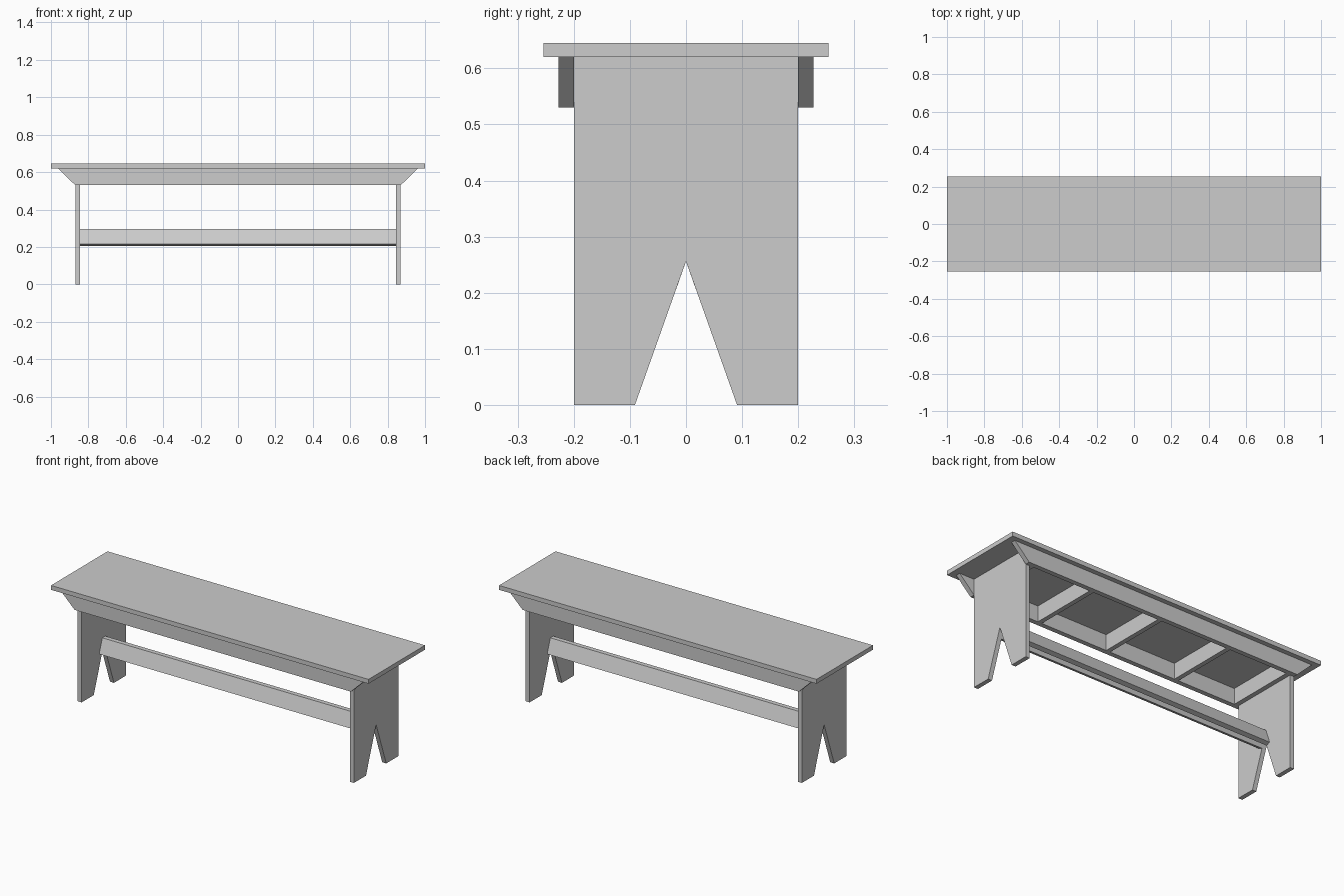
import bpy
import bmesh
from mathutils import Vector

cube = bpy.data.objects.get("Cube")
if cube:
    bpy.data.objects.remove(cube, do_unlink=True)

# One plain grey for the whole bench
grey = bpy.data.materials.new("plain_grey")
grey.use_nodes = True
COLOUR = (0.604, 0.604, 0.604, 1.0)
grey.diffuse_color = COLOUR
grey.node_tree.nodes["Principled BSDF"].inputs["Base Color"].default_value = COLOUR


def board(name, outline, direction):
    """Extrude a flat outline along a direction into a solid board."""
    bm = bmesh.new()
    face = bm.faces.new([bm.verts.new(p) for p in outline])
    extruded = bmesh.ops.extrude_face_region(bm, geom=[face])["geom"]
    moved = [v for v in extruded if isinstance(v, bmesh.types.BMVert)]
    bmesh.ops.translate(bm, verts=moved, vec=Vector(direction))
    bmesh.ops.recalc_face_normals(bm, faces=bm.faces)
    mesh = bpy.data.meshes.new(name)
    bm.to_mesh(mesh)
    bm.free()
    mesh.materials.append(grey)
    obj = bpy.data.objects.new(name, mesh)
    bpy.context.collection.objects.link(obj)
    return obj


def mirrored(half):
    """Complete a half profile (y, z) by reflecting it across y = 0."""
    return half + [(-y, z) for y, z in reversed(half) if y > 0]


def along_x(name, profile, x0, x1):
    return board(name, [(x0, y, z) for y, z in profile], (x1 - x0, 0, 0))


# Main sizes
SEAT_Y, SEAT_Z, TOP_Z = 0.254, 0.62, 0.645
LEG_IN, LEG_OUT, LEG_Y = 0.845, 0.87, 0.2
APRON_Y, APRON_Z = 0.227, 0.53
THICK = 0.026

# Seat plank
along_x("seat", mirrored([(SEAT_Y, SEAT_Z), (SEAT_Y, TOP_Z)]), -1, 1)

# Plank legs with a pointed notch at the foot
leg_profile = mirrored([(0, 0.256), (0.091, 0), (LEG_Y, 0), (LEG_Y, SEAT_Z)])
for side, s in (("left", 1), ("right", -1)):
    along_x(side + "_leg", leg_profile, s * LEG_IN, s * LEG_OUT)

# Aprons with slanted ends
for side, s in (("front", -1), ("back", 1)):
    y = s * LEG_Y
    outline = [(-0.963, y, SEAT_Z), (0.963, y, SEAT_Z),
               (LEG_OUT, y, APRON_Z), (-LEG_OUT, y, APRON_Z)]
    board(side + "_apron", outline, (0, s * (APRON_Y - LEG_Y), 0))

# Cross battens under the seat
batten_profile = mirrored([(LEG_Y, APRON_Z), (LEG_Y, SEAT_Z)])
for i, x in enumerate((-0.832, -0.443, 0, 0.443, 0.832)):
    along_x(f"batten_{i + 1}", batten_profile, x - THICK / 2, x + THICK / 2)

# Stretcher: two tilted boards meeting in a ridge above the notches
stretcher_profile = mirrored([(0, 0.256), (0.0176, 0.206),
                              (0.042, 0.2146), (0.0134, 0.296)])
along_x("stretcher", stretcher_profile, -LEG_IN, LEG_IN)
